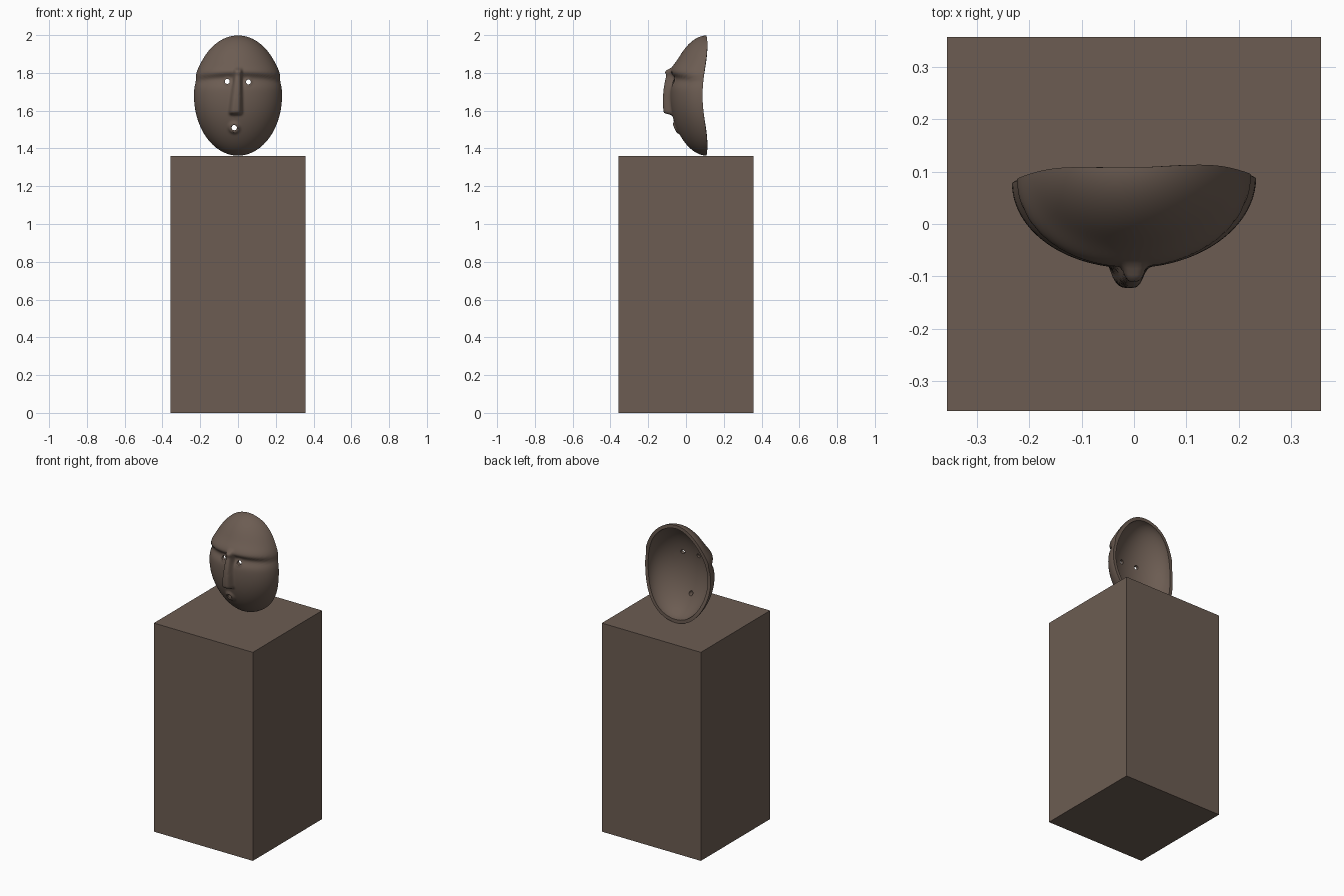
import bpy
import bmesh
from math import sin, cos, pi, exp, radians
from mathutils import Vector

default = bpy.data.objects.get("Cube")
if default:
    bpy.data.objects.remove(default, do_unlink=True)

brown = bpy.data.materials.new("dark brown")
brown.use_nodes = True
colour = (0.15, 0.108, 0.085, 1)
brown.diffuse_color = colour
brown.node_tree.nodes["Principled BSDF"].inputs["Base Color"].default_value = colour

PLINTH_TOP = 1.36
PLINTH_WIDTH = 0.714
CENTRE_Z = 1.68
EYES = [(-0.057, 1.755), (0.055, 1.752)]
MOUTH = (-0.02, 1.51)


def smooth(low, high, v):
    t = min(max((v - low) / (high - low), 0), 1)
    return t * t * (3 - 2 * t)


def bell(v, width):
    return exp(-(v / width) ** 2)


def ring(x, z, centre, radius, width):
    d = ((x - centre[0]) ** 2 + (z - centre[1]) ** 2) ** 0.5
    return bell(d - radius, width)


def relief(x, z, r):
    """Height of the carved features above the plain dome."""
    xn = x + 0.06 * (1.8 - z)
    down = min(max((1.8 - z) / 0.2, 0), 1)
    nose_shape = exp(-(xn / (0.019 + 0.012 * down)) ** 4)
    nose = (0.03 + 0.012 * down) * nose_shape
    nose *= smooth(1.572, 1.598, z) * (1 - smooth(1.79, 1.83, z))
    dz = z - (1.803 - 0.4 * x * x)
    fade = 1 - 0.7 * r ** 8
    brow = 0.018 * bell(dz, 0.05 if dz > 0 else 0.015) * fade
    socket = 0.012 * bell(z - 1.765, 0.03) * (1 - nose_shape) * fade
    lips = 0.011 * ring(x, z, MOUTH, 0.02, 0.01)
    lids = sum(0.004 * ring(x, z, eye, 0.016, 0.006) for eye in EYES)
    return nose + brow - socket + lips + lids


def mask_point(phi, theta, half_width, half_height, depth, carved):
    r = sin(phi)
    x, h = half_width * r * cos(theta), half_height * r * sin(theta)
    # The back rim is slightly wavy
    rim = 0.083 + 0.025 * (r * sin(theta)) ** 2 + 0.012 * (r * r * sin(2 * theta)) ** 2 + 0.02 * x
    p = Vector((x, rim - depth * cos(phi), CENTRE_Z + h))
    if carved:
        n = Vector((x / half_width ** 2, -cos(phi) / depth, h / half_height ** 2)).normalized()
        p += n * relief(x, p.z, r)
    return p


def build_mask():
    around, steps = 112, 56
    outer = [(i / steps * pi / 2, 0.233, 0.318, 0.167, True) for i in range(1, steps + 1)]
    inner = [(i / 24 * pi / 2, 0.212, 0.296, 0.141, False) for i in range(24, 0, -1)]
    bm = bmesh.new()
    rows = [[bm.verts.new(mask_point(row[0], 2 * pi * k / around, *row[1:]))
             for k in range(around)] for row in outer + inner]
    for a, b in zip(rows, rows[1:]):
        for k in range(around):
            j = (k + 1) % around
            bm.faces.new((a[k], a[j], b[j], b[k]))
    # Close the middle of the front and of the hollow
    for row, shape in ((rows[0], outer[0]), (rows[-1], inner[-1])):
        tip = bm.verts.new(mask_point(0, 0, *shape[1:]))
        for k in range(around):
            bm.faces.new((tip, row[k], row[(k + 1) % around]))
    bmesh.ops.recalc_face_normals(bm, faces=bm.faces)
    mesh = bpy.data.meshes.new("mask")
    bm.to_mesh(mesh)
    bm.free()
    mesh.materials.append(brown)
    obj = bpy.data.objects.new("mask", mesh)
    bpy.context.collection.objects.link(obj)
    return obj


def drill(target, centre, radius):
    bpy.ops.mesh.primitive_cylinder_add(vertices=20, radius=radius, depth=0.4,
                                        location=(centre[0], -0.05, centre[1]),
                                        rotation=(pi / 2, 0, 0))
    cutter = bpy.context.object
    cutter.name = "hole_cutter"
    cutter.hide_render = True
    cutter.data.materials.append(brown)
    mod = target.modifiers.new("hole", 'BOOLEAN')
    mod.operation = 'DIFFERENCE'
    mod.solver = 'EXACT'
    mod.object = cutter
    bpy.ops.object.select_all(action='DESELECT')
    bpy.context.view_layer.objects.active = target
    target.select_set(True)
    bpy.ops.object.modifier_apply(modifier=mod.name)
    bpy.data.objects.remove(cutter, do_unlink=True)


# Plinth
bpy.ops.mesh.primitive_cube_add(size=1, location=(0, 0, PLINTH_TOP / 2))
plinth = bpy.context.object
plinth.name = "plinth"
plinth.scale = (PLINTH_WIDTH, PLINTH_WIDTH, PLINTH_TOP)
plinth.data.materials.append(brown)

# Hollow mask with eye and mouth holes
mask = build_mask()
for eye in EYES:
    drill(mask, eye, 0.013)
drill(mask, MOUTH, 0.014)
bpy.ops.object.shade_smooth_by_angle(angle=radians(50))
